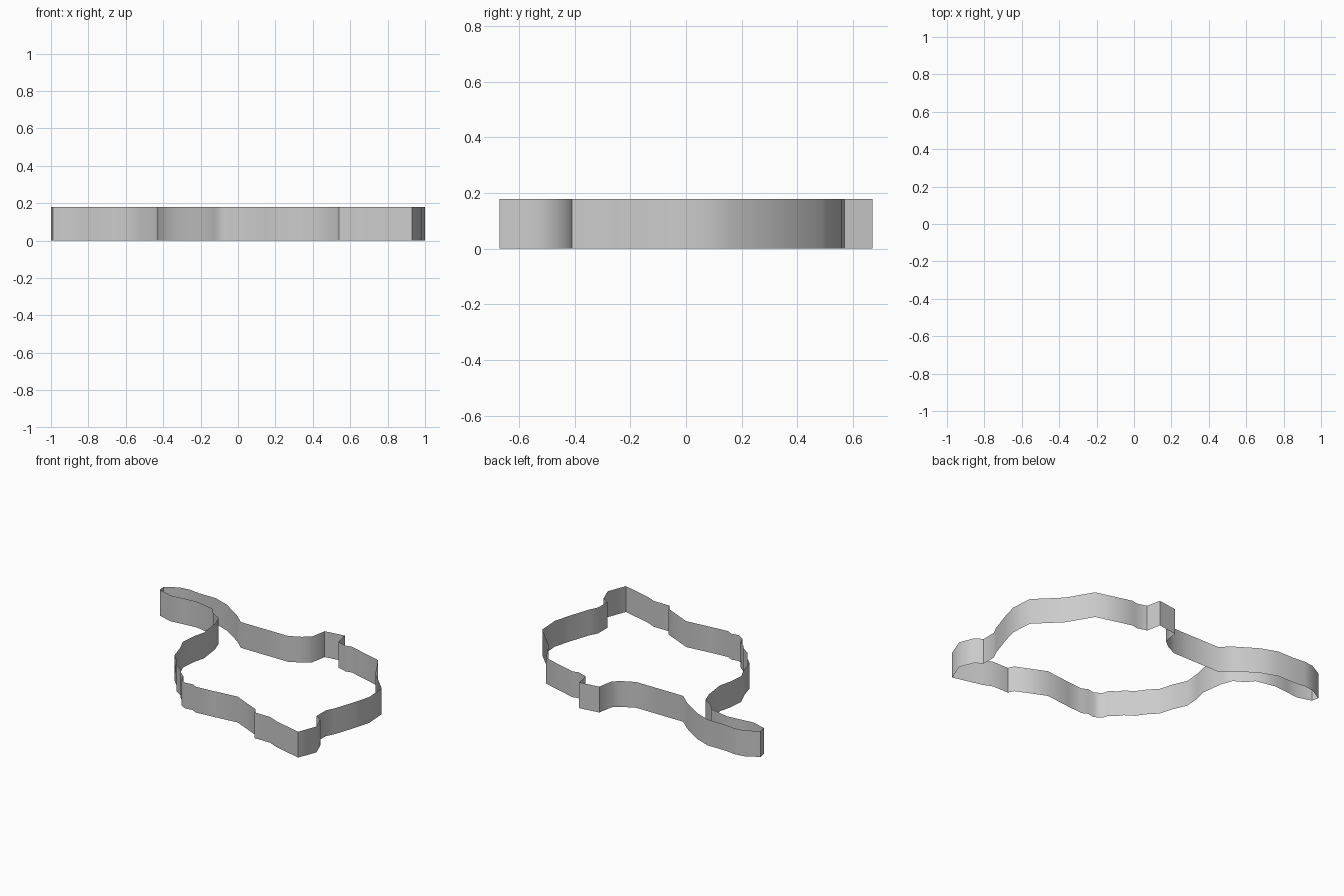
import bpy
import bmesh
import math

# Remove the default object
default = bpy.data.objects.get("Cube")
if default:
    bpy.data.objects.remove(default, do_unlink=True)

HEIGHT = 0.179

# Clockwise outline of the wall seen from above, in hundredths of a unit
handle_back = [(-100, 61), (-91, 66), (-84, 67), (-76, 66), (-63, 66), (-52, 62), (-38, 53), (-30, 46)]
back_side = [(-4, 46), (6, 46), (14, 50), (19, 54), (21, 65), (35, 67), (37, 57), (44, 55), (48, 56), (73, 49)]
left_side = [(83, 32), (99, 16), (100, 1), (97, -10), (92, -25), (89, -31), (89, -41), (94, -44), (98, -54)]
front_side = [(93, -67), (73, -62), (66, -59), (54, -59), (52, -55), (32, -46), (14, -48), (2, -49), (-2, -47), (-7, -48)]
right_side = [(-12, -45), (-13, -41), (-18, -37), (-20, -34), (-26, -30), (-31, -23), (-36, -18), (-39, -8), (-43, 1), (-42, 12), (-40, 20), (-42, 35)]
handle_front = [(-45, 43), (-52, 47), (-56, 52), (-70, 55), (-80, 54), (-89, 53), (-99, 56)]
outline = handle_back + back_side + left_side + front_side + right_side + handle_front


def make_material(name, colour):
    material = bpy.data.materials.new(name)
    material.use_nodes = True
    material.diffuse_color = colour
    for node in material.node_tree.nodes:
        if node.type == "BSDF_PRINCIPLED":
            node.inputs["Base Color"].default_value = colour
    return material


def make_wall(name, points, height, material):
    """Raise a closed outline into a thin, open-ended wall facing outwards."""
    bm = bmesh.new()
    bottom = [bm.verts.new((x / 100, y / 100, 0)) for x, y in points]
    top = [bm.verts.new((x / 100, y / 100, height)) for x, y in points]
    for i in range(len(points)):
        j = (i + 1) % len(points)
        bm.faces.new((bottom[i], top[i], top[j], bottom[j]))
    mesh = bpy.data.meshes.new(name)
    bm.to_mesh(mesh)
    bm.free()
    mesh.materials.append(material)
    wall = bpy.data.objects.new(name, mesh)
    bpy.context.collection.objects.link(wall)
    return wall


# The cutter wall, smooth along its bends and sharp at its corners
grey = make_material("plain grey", (0.6, 0.6, 0.6, 1))
wall = make_wall("cutter_wall", outline, HEIGHT, grey)
bpy.ops.object.select_all(action="DESELECT")
wall.select_set(True)
bpy.context.view_layer.objects.active = wall
bpy.ops.object.shade_smooth_by_angle(angle=math.radians(50))
